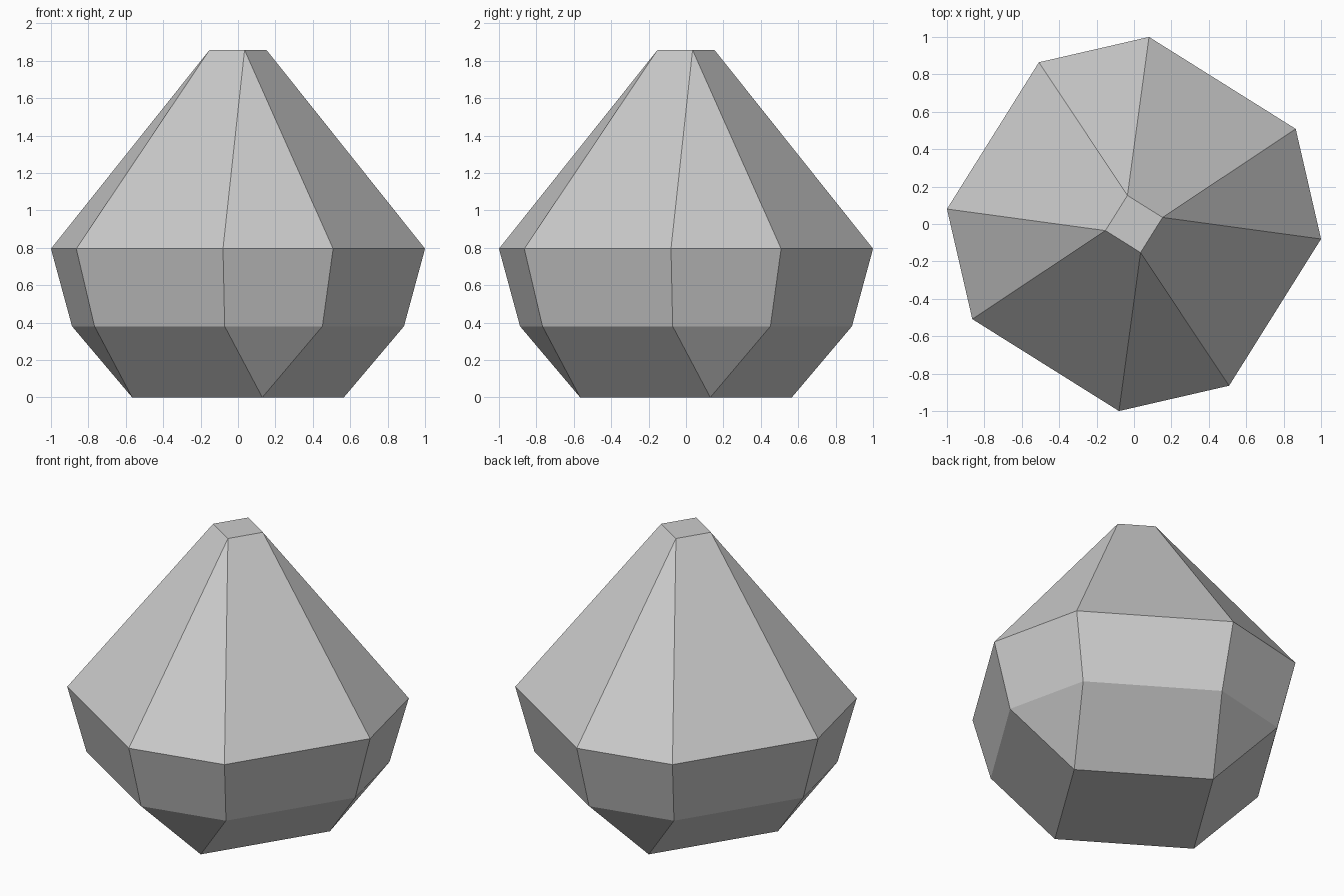
import bpy
import bmesh
from mathutils import Matrix, Vector

cube = bpy.data.objects.get("Cube")
if cube:
    bpy.data.objects.remove(cube, do_unlink=True)

grey = bpy.data.materials.new("stone_grey")
grey.use_nodes = True
COLOUR = (0.6, 0.6, 0.6, 1)
grey.diffuse_color = COLOUR
grey.node_tree.nodes["Principled BSDF"].inputs["Base Color"].default_value = COLOUR

bm = bmesh.new()


def ring(corners, scale, z):
    """Repeat the corners in four quarter turns, counter-clockwise."""
    return [bm.verts.new(Matrix.Rotation(q * 1.5707963, 3, "Z")
                         @ Vector((x * scale, y * scale, z)))
            for q in range(4) for x, y in corners]


# Rings: square base, two eight-sided belts, small square tip
OCTAGON = [(-0.08, -0.997), (0.507, -0.862)]
SQUARE = [(0.13, -0.566)]
base = ring(SQUARE, 1, 0)
lower_belt = ring(OCTAGON, 0.89, 0.38)
girdle = ring(OCTAGON, 1.003, 0.795)
tip = ring(SQUARE, 0.27, 1.857)

# Belt of eight flat panels
for i in range(8):
    j = (i + 1) % 8
    bm.faces.new((lower_belt[i], lower_belt[j], girdle[j], girdle[i]))

# Alternating triangles and quads down to the base and up to the tip
for square, octagon in ((base, lower_belt), (tip, girdle)):
    for q in range(4):
        a, b, c = (octagon[(2 * q + k) % 8] for k in range(3))
        bm.faces.new((square[q], b, a))
        bm.faces.new((square[q], square[(q + 1) % 4], c, b))
    bm.faces.new(square)
bmesh.ops.recalc_face_normals(bm, faces=bm.faces)

mesh = bpy.data.meshes.new("faceted_gem")
bm.to_mesh(mesh)
bm.free()
mesh.materials.append(grey)
gem = bpy.data.objects.new("faceted_gem", mesh)
bpy.context.collection.objects.link(gem)
